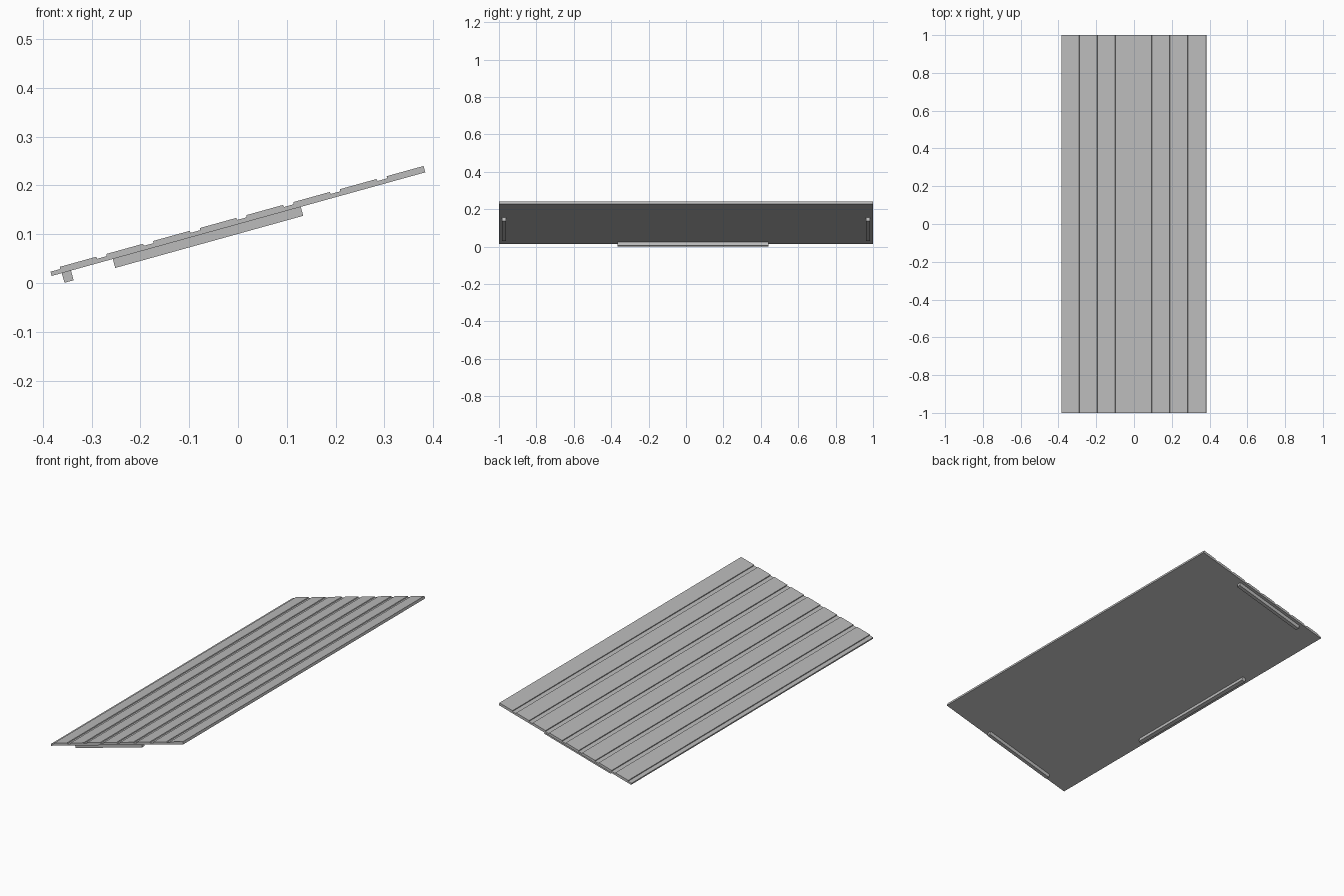
import bpy, bmesh, math
from mathutils import Matrix

cube = bpy.data.objects.get("Cube")
if cube:
    bpy.data.objects.remove(cube, do_unlink=True)

grey = bpy.data.materials.new("plain_grey")
grey.use_nodes = True
colour = (0.5, 0.5, 0.5, 1)
grey.diffuse_color = colour
grey.node_tree.nodes["Principled BSDF"].inputs["Base Color"].default_value = colour

# Everything is built flat, then tilted about the low edge
TILT = Matrix.Translation((-0.382, 0, 0.0145)) @ Matrix.Rotation(-math.radians(15.5), 4, "Y")


def extrude_profile(name, points, y0, y1):
    """Extrude a flat x-z outline from y0 to y1 and tilt it."""
    bm = bmesh.new()
    face = bm.faces.new([bm.verts.new((x, y0, z)) for x, z in points])
    res = bmesh.ops.extrude_face_region(bm, geom=[face])
    verts = [g for g in res["geom"] if isinstance(g, bmesh.types.BMVert)]
    bmesh.ops.translate(bm, verts=verts, vec=(0, y1 - y0, 0))
    bmesh.ops.recalc_face_normals(bm, faces=bm.faces)
    bm.transform(TILT)
    mesh = bpy.data.meshes.new(name)
    bm.to_mesh(mesh)
    bm.free()
    mesh.materials.append(grey)
    obj = bpy.data.objects.new(name, mesh)
    bpy.context.collection.objects.link(obj)


def box(name, x0, x1, z0, z1, y0, y1):
    extrude_profile(name, [(x0, z0), (x1, z0), (x1, z1), (x0, z1)], y0, y1)


# Grooved panel: eight raised boards, each with a groove on its low side
LENGTH, BOARDS, GROOVE = 0.795, 8, 0.021
LOW, HIGH = 0.009, 0.0135
pitch = LENGTH / BOARDS
outline = [(LENGTH, 0), (0, 0)]
for i in range(BOARDS):
    a = i * pitch
    outline += [(a, LOW), (a + GROOVE - 0.001, LOW), (a + GROOVE, HIGH), (a + pitch - 0.001, HIGH)]
outline[-1] = (LENGTH, HIGH)
extrude_profile("grooved_panel", outline, -1, 1)

# Battens under both ends and along the low edge
for name, y in (("front_batten", -0.973), ("back_batten", 0.973)):
    box(name, 0.13, 0.53, -0.019, 0, y - 0.01, y + 0.01)
box("low_edge_batten", 0.0215, 0.041, -0.0205, 0, -0.365, 0.44)
